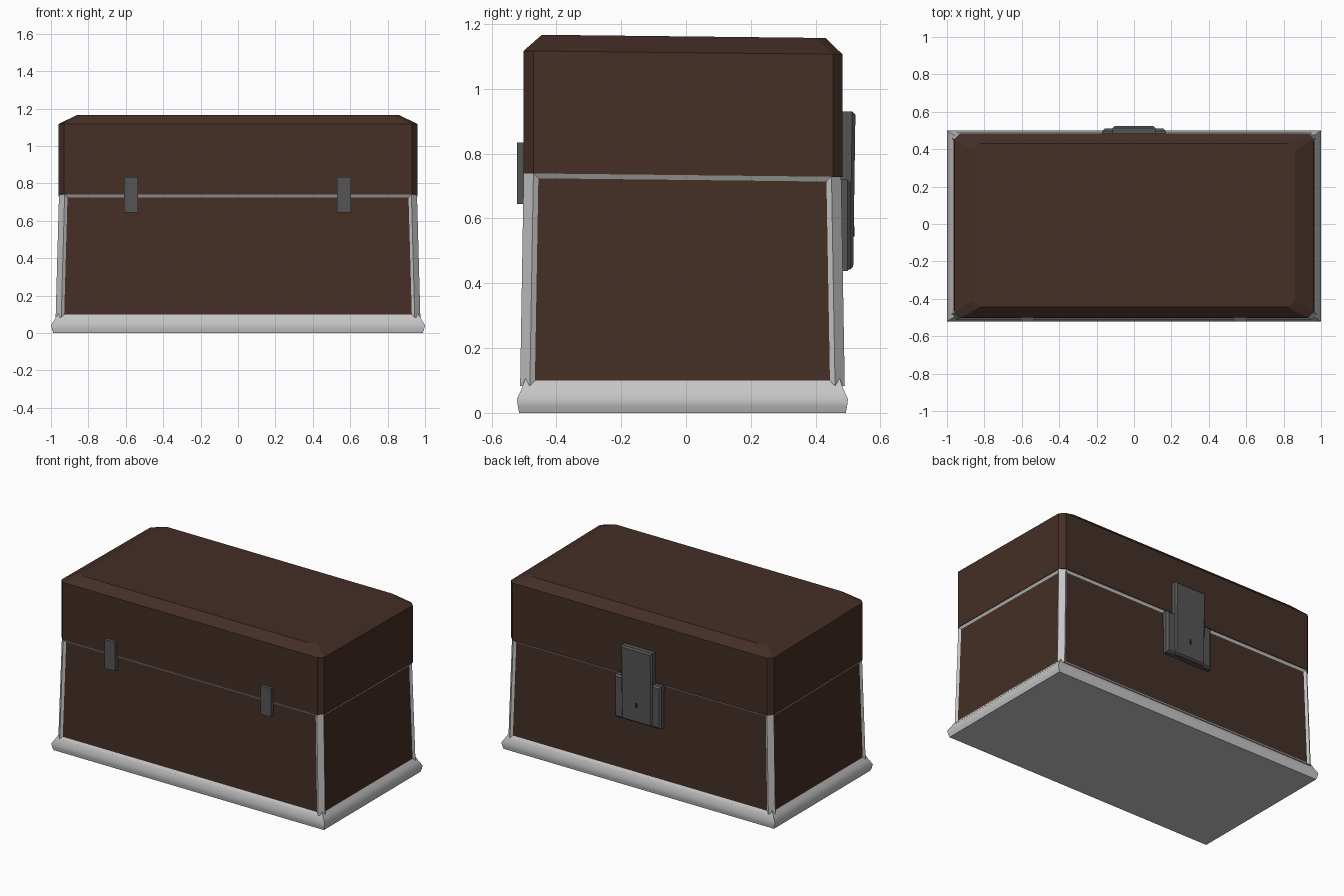
import bpy, bmesh, math

if "Cube" in bpy.data.objects:
    bpy.data.objects.remove(bpy.data.objects["Cube"])

TILT = -0.0112   # the lid seam drops slightly towards the back
CY = -0.011      # centre of the chest in y


def material(name, rgb):
    m = bpy.data.materials.new(name)
    m.diffuse_color = (*rgb, 1)
    m.use_nodes = True
    m.node_tree.nodes["Principled BSDF"].inputs["Base Color"].default_value = m.diffuse_color
    return m


brown = material("dark brown leather", (0.058, 0.028, 0.019))
light = material("light grey metal", (0.56, 0.56, 0.56))
iron = material("dark grey iron", (0.09, 0.09, 0.09))
black = material("black", (0.01, 0.01, 0.01))


def ring(hx, hy, c):
    """Rectangle outline, corners cut by c."""
    if c == 0:
        return [(hx, -hy), (hx, hy), (-hx, hy), (-hx, -hy)]
    return [(hx - c, -hy), (hx, -hy + c), (hx, hy - c), (hx - c, hy),
            (-hx + c, hy), (-hx, hy - c), (-hx, -hy + c), (-hx + c, -hy)]


def loft(sections, cap_top=True):
    """Stack of outlines: (z, half x, half y, corner cut, centre y, tilt)."""
    bm = bmesh.new()
    rows = []
    for z, hx, hy, c, cy, tilt in sections:
        rows.append([bm.verts.new((x, y + cy, z + tilt * y)) for x, y in ring(hx, hy, c)])
    n = len(rows[0])
    for a, b in zip(rows, rows[1:]):
        for i in range(n):
            j = (i + 1) % n
            bm.faces.new((a[i], a[j], b[j], b[i]))
    bm.faces.new(rows[0][::-1])
    if cap_top:
        bm.faces.new(rows[-1])
    bm.normal_update()
    return bm


def finish(name, bm, mats):
    me = bpy.data.meshes.new(name)
    bm.to_mesh(me)
    bm.free()
    for m in mats:
        me.materials.append(m)
    ob = bpy.data.objects.new(name, me)
    bpy.context.collection.objects.link(ob)
    return ob


def block(name, x0, x1, y0, y1, z0, z1, mat, bevel=0.0, lean=0.0):
    """Box with optional bevel; lean pushes the outer face out with height."""
    bm = bmesh.new()
    bmesh.ops.create_cube(bm, size=1)
    for v in bm.verts:
        x, y, z = (k + 0.5 for k in v.co)
        v.co = (x0 + x * (x1 - x0), y0 + y * (y1 - y0) + lean * (z - 1),
                z0 + z * (z1 - z0))
    if bevel:
        outer = [e for e in bm.edges if all(v.co.y > (y0 + y1) / 2 for v in e.verts)]
        bmesh.ops.bevel(bm, geom=outer, offset=bevel, segments=1, affect='EDGES')
    return finish(name, bm, [mat])


# Base moulding, rounded profile
base = finish("base_moulding", loft([
    (0.000, 0.988, 0.504, 0, CY, 0),
    (0.020, 0.995, 0.508, 0, CY, 0),
    (0.042, 1.000, 0.511, 0, CY, 0),
    (0.075, 0.979, 0.496, 0, CY, 0),
    (0.107, 0.960, 0.485, 0, CY, 0)]), [light])
bpy.context.view_layer.objects.active = base
base.select_set(True)
bpy.ops.object.shade_smooth_by_angle(angle=math.radians(50))
base.select_set(False)

# Lower box: metal frame with sunken leather panels on the four big sides
bm = loft([(0.083, 0.975, 0.501, 0.03, CY, 0),
           (0.735, 0.957, 0.490, 0.03, CY, TILT)])
sides = [f for f in bm.faces if abs(f.normal.z) < 0.5
         and max(abs(f.normal.x), abs(f.normal.y)) > 0.95]
bmesh.ops.inset_individual(bm, faces=sides, thickness=0.022, depth=-0.01)
for f in sides:
    f.material_index = 1
finish("lower_box", bm, [light, brown])

# Lid with cut corners and a sloped top border
finish("lid", loft([
    (0.734, 0.960, 0.492, 0.03, -0.009, TILT),
    (1.112, 0.960, 0.492, 0.03, -0.009, TILT),
    (1.162, 0.860, 0.438, 0.035, -0.007, TILT)]), [brown])

# Two hinges on the front
for side, x in (("left", -0.572), ("right", 0.567)):
    block(side + "_hinge", x - 0.038, x + 0.038, -0.522, -0.48, 0.645, 0.835, iron)

# Latch on the back: wide plate, tongue and keyhole
block("latch_plate", -0.17, 0.17, 0.46, 0.510, 0.438, 0.72, iron, 0.012)
block("latch_tongue", -0.114, 0.114, 0.47, 0.523, 0.442, 0.93, iron, 0.01, 0.007)
block("keyhole", -0.008, 0.008, 0.51, 0.5195, 0.545, 0.575, black)
